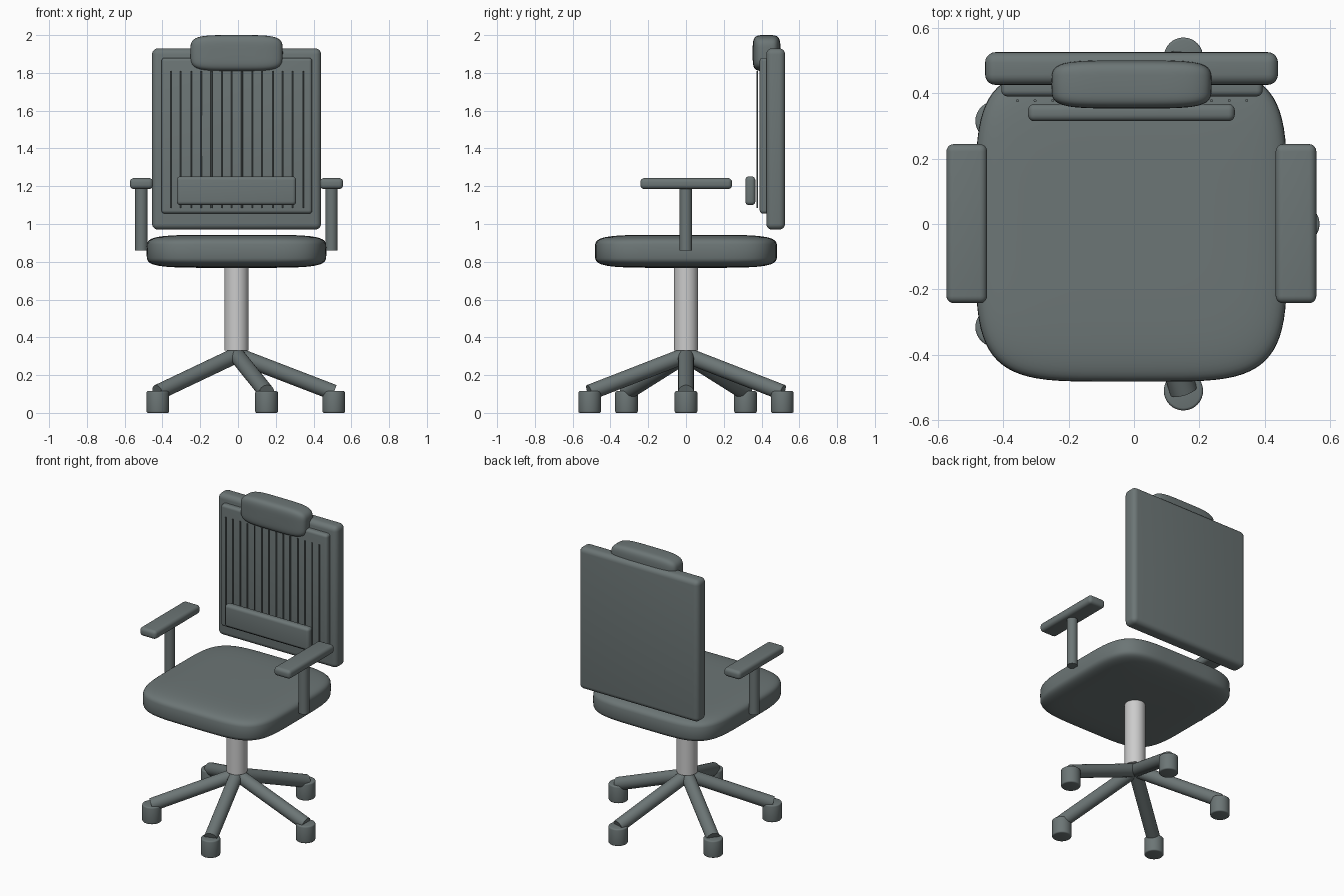
import bpy, bmesh, math
from mathutils import Vector

if "Cube" in bpy.data.objects:
    bpy.data.objects.remove(bpy.data.objects["Cube"])

CX = -0.008  # chair centre line


def material(name, v):
    m = bpy.data.materials.new(name)
    m.diffuse_color = (*v, 1)
    m.use_nodes = True
    m.node_tree.nodes["Principled BSDF"].inputs["Base Color"].default_value = m.diffuse_color
    return m


DARK = material("dark_grey", (0.15, 0.18, 0.18))
METAL = material("light_metal", (0.55, 0.57, 0.58))


def finish(name, bm, mat=DARK, angle=40):
    bmesh.ops.recalc_face_normals(bm, faces=bm.faces)
    me = bpy.data.meshes.new(name)
    bm.to_mesh(me)
    bm.free()
    me.materials.append(mat)
    ob = bpy.data.objects.new(name, me)
    bpy.context.collection.objects.link(ob)
    bpy.ops.object.select_all(action='DESELECT')
    ob.select_set(True)
    bpy.context.view_layer.objects.active = ob
    bpy.ops.object.shade_smooth_by_angle(angle=math.radians(angle))
    return ob


def rounded_box(name, lo, hi, r):
    lo, hi = Vector(lo), Vector(hi)
    bm = bmesh.new()
    bmesh.ops.create_cube(bm, size=1)
    for v in bm.verts:
        v.co = (lo + hi) / 2 + v.co * (hi - lo)
    bmesh.ops.bevel(bm, geom=bm.edges[:], offset=r, segments=5,
                    profile=0.5, affect='EDGES', clamp_overlap=True)
    return finish(name, bm)


def cylinder(name, a, b, r, mat=DARK, sides=32, bevel=0.0):
    a, b = Vector(a), Vector(b)
    bm = bmesh.new()
    bmesh.ops.create_cone(bm, cap_ends=True, segments=sides, radius1=r,
                          radius2=r, depth=(b - a).length)
    if bevel:
        rim = [e for e in bm.edges if abs(e.verts[0].co.z - e.verts[1].co.z) < 1e-5]
        bmesh.ops.bevel(bm, geom=rim, offset=bevel, segments=3,
                        profile=0.5, affect='EDGES')
    rot = Vector((0, 0, 1)).rotation_difference(b - a).to_matrix()
    for v in bm.verts:
        v.co = rot @ v.co + (a + b) / 2
    return finish(name, bm, mat)


def cushion(name, lo, hi, n, p, thick_axis, around=80, rings=28):
    """Pillow: superellipse outline (power n), superellipse edge (power p)."""
    lo, hi = Vector(lo), Vector(hi)
    c, h = (lo + hi) / 2, (hi - lo) / 2

    def sp(x, e):
        return math.copysign(abs(x) ** (2 / e), x)

    def place(u, v, w):
        q = (u, v, w) if thick_axis == 'z' else (u, w, v)
        return [c[i] + h[i] * q[i] for i in range(3)]

    bm = bmesh.new()
    loops = []
    for j in range(1, rings):
        t = -math.pi / 2 + math.pi * j / rings
        k, w = sp(math.cos(t), p), sp(math.sin(t), p)
        loops.append([bm.verts.new(place(k * sp(math.cos(s), n), k * sp(math.sin(s), n), w))
                      for s in (2 * math.pi * i / around for i in range(around))])
    for a, b in zip(loops, loops[1:]):
        for i in range(around):
            m = (i + 1) % around
            bm.faces.new((a[i], a[m], b[m], b[i]))
    for loop, w in ((loops[0], -1), (loops[-1], 1)):
        pole = bm.verts.new(place(0, 0, w))
        for i in range(around):
            bm.faces.new((loop[i], loop[(i + 1) % around], pole))
    return finish(name, bm, angle=60)


# Seat and headrest cushions
cushion("seat", (-0.484, -0.482, 0.768), (0.468, 0.482, 0.943), 4.7, 5, 'z')
cushion("headrest", (-0.252, 0.353, 1.81), (0.237, 0.50, 2.0), 4.5, 4.5, 'y')

# Backrest shell, inner panel and lumbar pad
rounded_box("backrest", (-0.455, 0.425, 0.97), (0.44, 0.525, 1.93), 0.032)
rounded_box("back_panel", (-0.405, 0.39, 1.055), (0.393, 0.45, 1.88), 0.018)
rounded_box("lumbar_pad", (-0.324, 0.314, 1.10), (0.308, 0.367, 1.252), 0.02)

# Thin vertical wires in front of the panel
for i in range(14):
    x = -0.356 + 0.0539 * i
    cylinder(f"back_wire_{i + 1}", (x, 0.377, 1.085), (x, 0.377, 1.81), 0.0045, sides=10)

# Armrests
for side, s in (("left", -1), ("right", 1)):
    x = CX + s * 0.503
    cylinder(f"arm_post_{side}", (x, -0.001, 0.86), (x, -0.001, 1.20), 0.033)
    rounded_box(f"arm_pad_{side}", (x - 0.062, -0.242, 1.185), (x + 0.062, 0.244, 1.243), 0.022)

# Gas lift column
cylinder("column", (CX, 0, 0.33), (CX, 0, 0.80), 0.064, METAL)

# Five-leg base with casters
for i in range(5):
    a = math.tau * i / 5
    x, y = CX + 0.515 * math.cos(a), 0.536 * math.sin(a)
    cylinder(f"base_leg_{i + 1}", (CX, 0, 0.306), (x, y, 0.108), 0.042)
    cylinder(f"caster_{i + 1}", (x, y, 0), (x, y, 0.115), 0.06, bevel=0.008)
